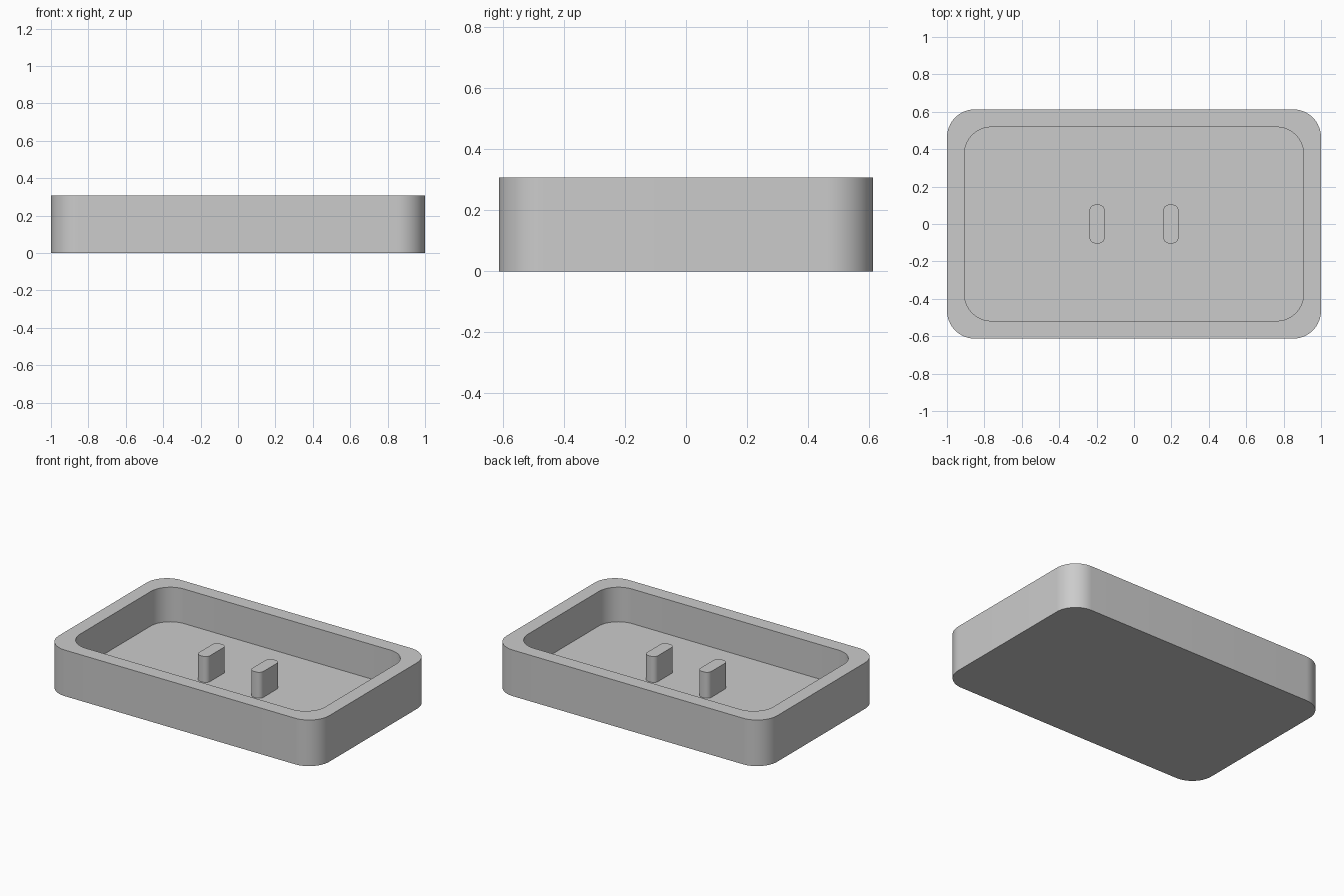
import bpy, bmesh, math

if "Cube" in bpy.data.objects:
    bpy.data.objects.remove(bpy.data.objects["Cube"])

HEIGHT, FLOOR, POST_TOP = 0.308, 0.077, 0.25
SEGMENTS = 16

# Single plain grey material
grey = bpy.data.materials.new("plain_grey")
grey.use_nodes = True
colour = (0.6, 0.6, 0.6, 1)
grey.diffuse_color = colour
grey.node_tree.nodes["Principled BSDF"].inputs["Base Color"].default_value = colour


def ring(bm, half_x, half_y, radius, z, centre_x=0):
    """Rounded rectangle of vertices, anticlockwise from the +x +y corner."""
    verts = []
    for corner, (sx, sy) in enumerate([(1, 1), (-1, 1), (-1, -1), (1, -1)]):
        for i in range(SEGMENTS + 1):
            a = (corner + i / SEGMENTS) * math.pi / 2
            verts.append(bm.verts.new((
                centre_x + sx * (half_x - radius) + radius * math.cos(a),
                sy * (half_y - radius) + radius * math.sin(a), z)))
    return verts


def solid(name, sections, centre_x=0):
    """Closed solid skinned through a sequence of rounded rectangles."""
    bm = bmesh.new()
    rings = [ring(bm, *section, centre_x) for section in sections]
    for low, high in zip(rings, rings[1:]):
        for i in range(len(low)):
            j = (i + 1) % len(low)
            bm.faces.new((low[i], low[j], high[j], high[i]))
    bm.faces.new(rings[0][::-1])
    bm.faces.new(rings[-1])
    mesh = bpy.data.meshes.new(name)
    bm.to_mesh(mesh)
    bm.free()
    mesh.materials.append(grey)
    obj = bpy.data.objects.new(name, mesh)
    bpy.context.collection.objects.link(obj)
    bpy.ops.object.select_all(action='DESELECT')
    obj.select_set(True)
    bpy.context.view_layer.objects.active = obj
    bpy.ops.object.shade_smooth_by_angle(angle=math.radians(30))
    return obj


# Open tray: outer wall, flat rim, inner wall, recessed floor
solid("tray", [
    (1.0, 0.613, 0.15, 0),
    (1.0, 0.613, 0.15, HEIGHT),
    (0.907, 0.518, 0.145, HEIGHT),
    (0.907, 0.518, 0.145, FLOOR),
])

# Pair of upright posts on the floor
for side, x in (("left", 0.197), ("right", -0.197)):
    solid(side + "_post", [
        (0.041, 0.104, 0.034, FLOOR - 0.01),
        (0.041, 0.104, 0.034, POST_TOP),
    ], x)
